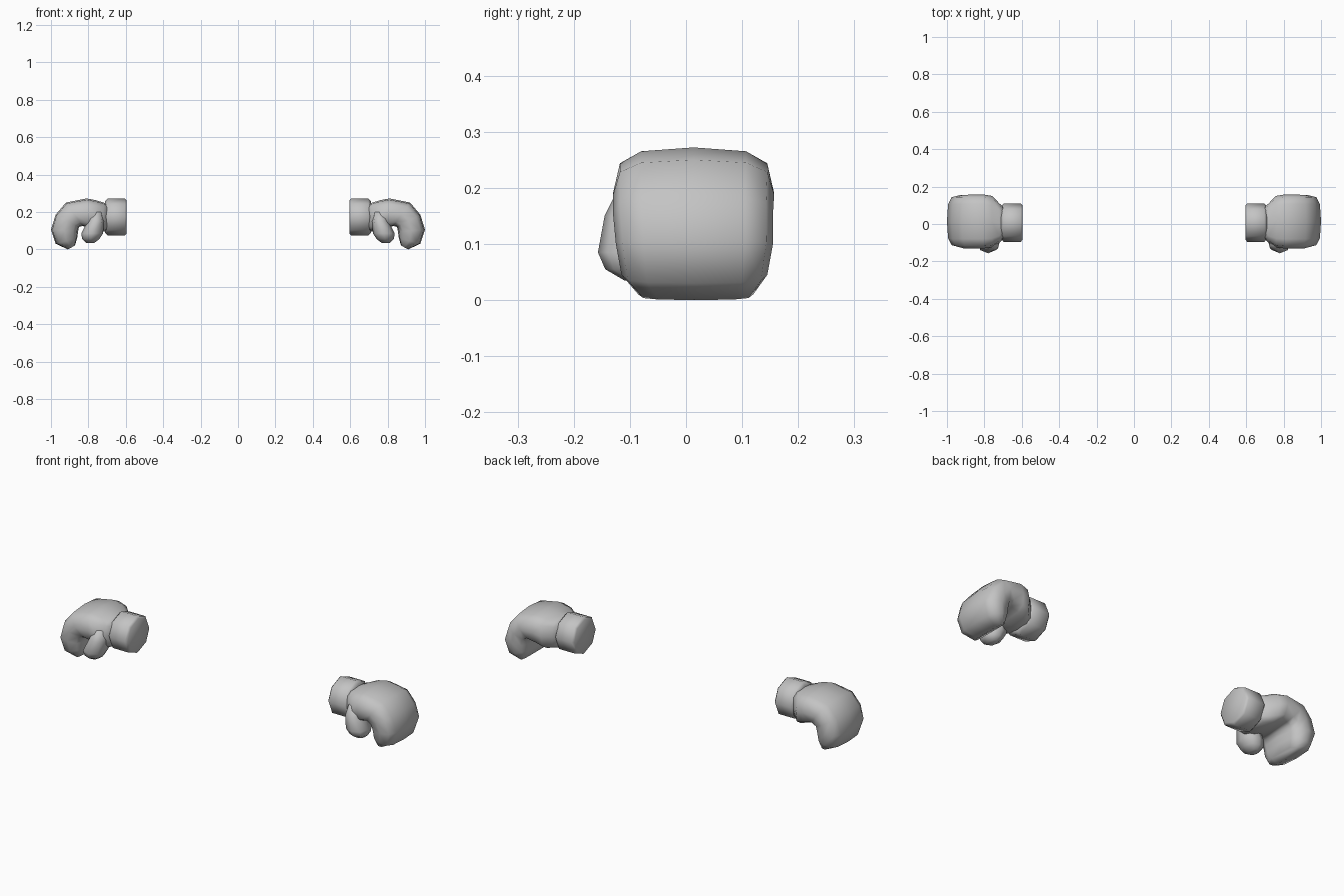
import bpy, bmesh
from math import sin, cos, pi, copysign
from mathutils import Vector

if "Cube" in bpy.data.objects:
    bpy.data.objects.remove(bpy.data.objects["Cube"])

grey = bpy.data.materials.new("plain grey")
grey.use_nodes = True
COLOUR = (0.55, 0.55, 0.55, 1)
grey.diffuse_color = COLOUR
grey.node_tree.nodes["Principled BSDF"].inputs["Base Color"].default_value = COLOUR


def soft(v, power):
    return copysign(abs(v) ** power, v)


def ring(centre, u, v, sides, power):
    """Rounded-box outline spanned by the half axes u and v."""
    centre, u, v = Vector(centre), Vector(u), Vector(v)
    angles = [2 * pi * i / sides for i in range(sides)]
    return [centre + u * soft(cos(a), power) + v * soft(sin(a), power) for a in angles]


def loft(name, rings, side, sharp_angle):
    """Skin a row of rings, close both ends; side = -1 mirrors it."""
    bm = bmesh.new()
    loops = [[bm.verts.new((p.x * side, p.y, p.z)) for p in r] for r in rings]
    n = len(loops[0])
    for a, b in zip(loops, loops[1:]):
        for i in range(n):
            j = (i + 1) % n
            bm.faces.new((a[i], a[j], b[j], b[i]))
    bm.faces.new(loops[0])
    bm.faces.new(loops[-1])
    bmesh.ops.recalc_face_normals(bm, faces=bm.faces)
    mesh = bpy.data.meshes.new(name)
    bm.to_mesh(mesh)
    bm.free()
    mesh.materials.append(grey)
    obj = bpy.data.objects.new(name, mesh)
    bpy.context.collection.objects.link(obj)
    bpy.ops.object.select_all(action='DESELECT')
    obj.select_set(True)
    bpy.context.view_layer.objects.active = obj
    bpy.ops.object.shade_smooth_by_angle(angle=sharp_angle)


# mitten: outer x, z, inner x, z, front y, back y, curling over and down
MITTEN = [
    (0.695, 0.245, 0.695, 0.10, -0.075, 0.09),
    (0.72, 0.25, 0.72, 0.095, -0.10, 0.11),
    (0.76, 0.263, 0.755, 0.095, -0.125, 0.15),
    (0.81, 0.272, 0.79, 0.11, -0.13, 0.157),
    (0.92, 0.25, 0.83, 0.125, -0.13, 0.157),
    (0.975, 0.185, 0.85, 0.12, -0.13, 0.155),
    (1.0, 0.105, 0.855, 0.095, -0.125, 0.155),
    (0.975, 0.03, 0.86, 0.06, -0.115, 0.145),
    (0.91, 0.0, 0.872, 0.02, -0.085, 0.12),
]
# thumb: centre x, y, z, half width, half depth
THUMB = [
    (0.755, -0.075, 0.20, 0.03, 0.045),
    (0.76, -0.085, 0.15, 0.045, 0.06),
    (0.78, -0.09, 0.085, 0.058, 0.067),
    (0.787, -0.088, 0.055, 0.046, 0.056),
    (0.79, -0.08, 0.035, 0.022, 0.03),
]
# cuff: x, radius
CUFF = [(0.595, 0.088), (0.605, 0.099), (0.697, 0.099), (0.71, 0.085)]

for label, side in (("left", 1), ("right", -1)):
    loft(label + "_mitten",
         [ring(((ox + ix) / 2, (f + b) / 2, (oz + iz) / 2),
               ((ox - ix) / 2, 0, (oz - iz) / 2), (0, (b - f) / 2, 0), 12, 0.62)
          for ox, oz, ix, iz, f, b in MITTEN], side, pi)
    loft(label + "_thumb",
         [ring((x, y, z), (w, 0, 0), (0, d, 0), 8, 0.9) for x, y, z, w, d in THUMB],
         side, pi)
    loft(label + "_cuff",
         [ring((x, 0.007, 0.173), (0, r * 1.03, 0), (0, 0, r), 8, 1) for x, r in CUFF],
         side, pi / 3)
